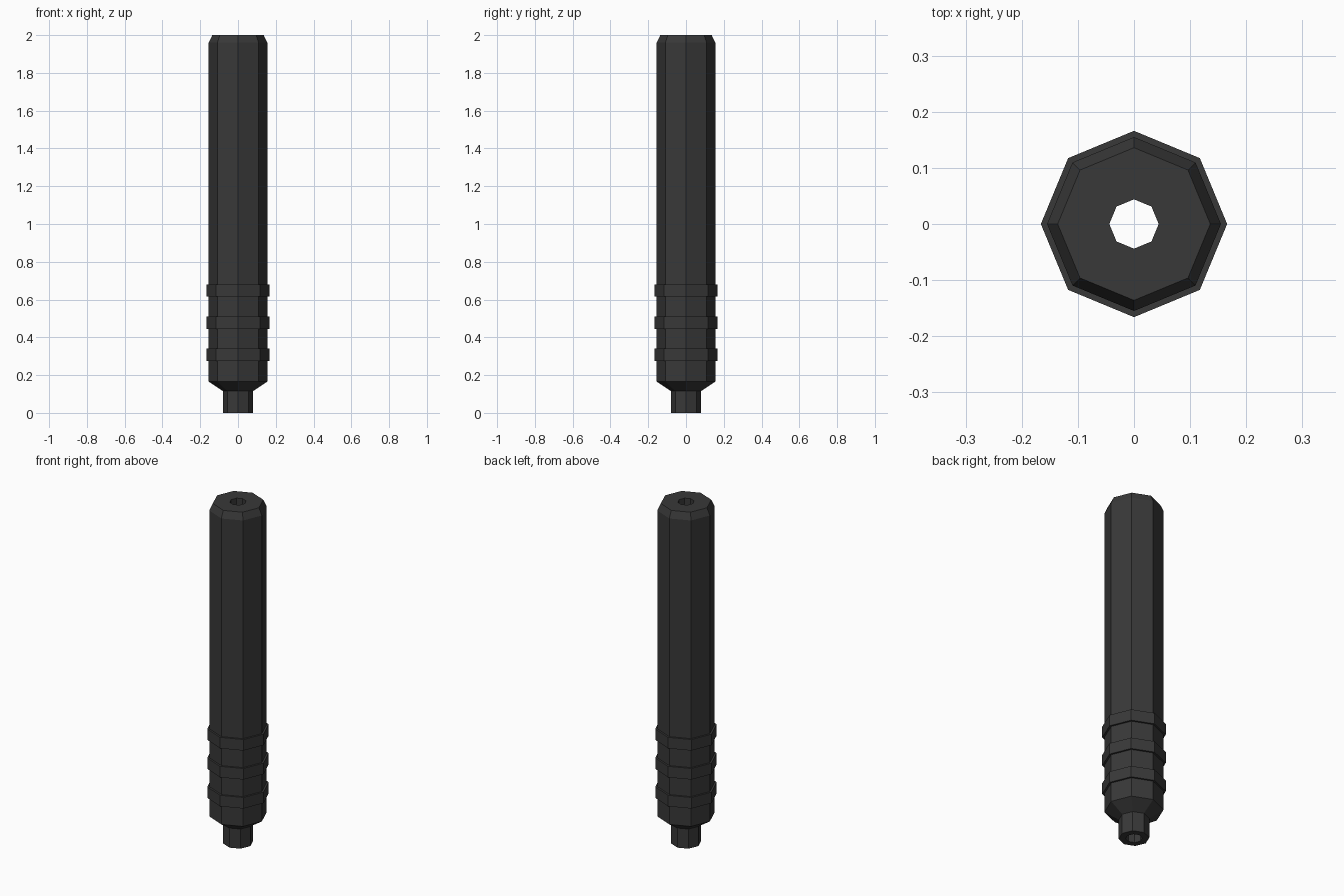
import bpy, bmesh
from math import cos, sin, pi

if "Cube" in bpy.data.objects:
    bpy.data.objects.remove(bpy.data.objects["Cube"])

SIDES = 8
BORE = 0.044

dark = bpy.data.materials.new("dark_metal")
dark.diffuse_color = (0.04, 0.04, 0.04, 1)
dark.use_nodes = True
dark.node_tree.nodes["Principled BSDF"].inputs["Base Color"].default_value = dark.diffuse_color


def lathe(name, profile):
    """Revolve a closed (radius, z) profile, counter-clockwise, into an octagonal solid."""
    bm = bmesh.new()
    loops = [[bm.verts.new((r * cos(2 * pi * i / SIDES), r * sin(2 * pi * i / SIDES), z))
              for i in range(SIDES)] for r, z in profile]
    for a, b in zip(loops, loops[1:] + loops[:1]):
        for i in range(SIDES):
            j = (i + 1) % SIDES
            bm.faces.new((a[i], a[j], b[j], b[i]))
    bmesh.ops.recalc_face_normals(bm, faces=bm.faces)
    mesh = bpy.data.meshes.new(name)
    bm.to_mesh(mesh)
    bm.free()
    mesh.materials.append(dark)
    obj = bpy.data.objects.new(name, mesh)
    bpy.context.collection.objects.link(obj)
    return obj


# Main tube: stem, flared shoulder, long barrel, chamfered end, through bore
lathe("tube_body", [(BORE, 0), (0.08, 0), (0.08, 0.115), (0.155, 0.165),
                    (0.155, 1.96), (0.136, 2.0), (BORE, 2.0)])

# Three raised grip bands
for n, z in enumerate((0.275, 0.445, 0.615), 1):
    lathe(f"grip_band_{n}", [(0.15, z), (0.166, z), (0.166, z + 0.065), (0.15, z + 0.065)])
